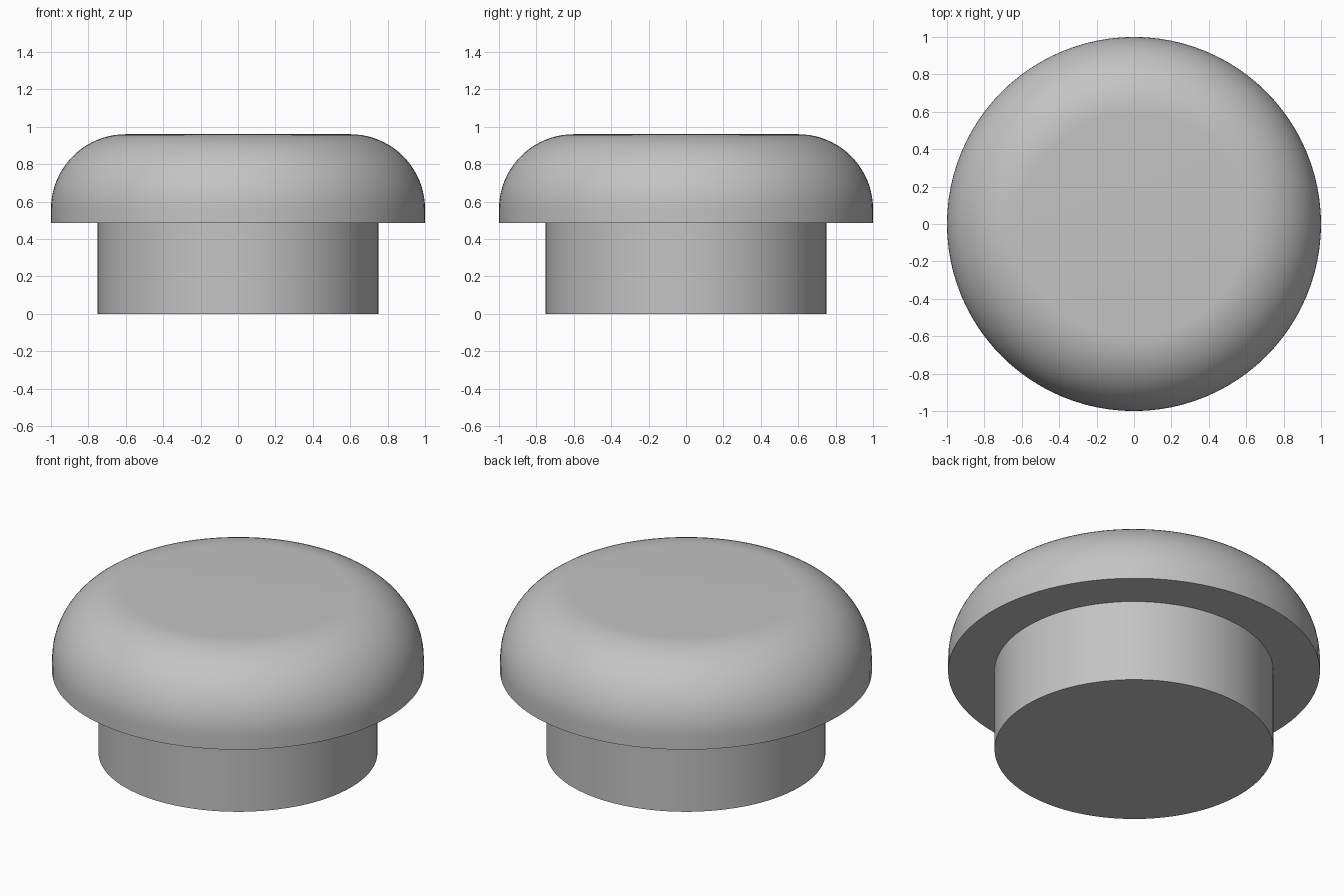
import bpy, bmesh, math

if "Cube" in bpy.data.objects:
    bpy.data.objects.remove(bpy.data.objects["Cube"], do_unlink=True)

SIDES = 96
SEAT_Z, TOP_Z = 0.485, 0.96
STEM_R, CAP_R, FILLET = 0.75, 1.0, 0.4

# Single grey material
grey = bpy.data.materials.new("plain grey")
grey.use_nodes = True
colour = (0.55, 0.55, 0.55, 1)
grey.diffuse_color = colour
grey.node_tree.nodes["Principled BSDF"].inputs["Base Color"].default_value = colour


def lathe(name, profile):
    """Revolve an (r, z) profile about the z axis."""
    bm = bmesh.new()
    verts = [bm.verts.new((r, 0, z)) for r, z in profile]
    edges = [bm.edges.new(pair) for pair in zip(verts, verts[1:])]
    bmesh.ops.spin(bm, geom=verts + edges, cent=(0, 0, 0), axis=(0, 0, 1),
                   angle=math.tau, steps=SIDES, use_duplicate=False)
    bmesh.ops.remove_doubles(bm, verts=bm.verts, dist=0.0001)
    bmesh.ops.recalc_face_normals(bm, faces=bm.faces)
    # Outward on an open shell: the widest faces must point away from the axis
    side = max(bm.faces, key=lambda f: f.calc_center_median().xy.length)
    if side.normal.xy.dot(side.calc_center_median().xy) < 0:
        bmesh.ops.reverse_faces(bm, faces=bm.faces)
    mesh = bpy.data.meshes.new(name)
    bm.to_mesh(mesh)
    bm.free()
    mesh.materials.append(grey)
    obj = bpy.data.objects.new(name, mesh)
    bpy.context.collection.objects.link(obj)
    bpy.ops.object.select_all(action="DESELECT")
    obj.select_set(True)
    bpy.context.view_layer.objects.active = obj
    bpy.ops.object.shade_smooth_by_angle(angle=math.radians(30))
    return obj


# Stem: closed below, meeting the cap above
lathe("stem", [(0, 0), (STEM_R, 0), (STEM_R, SEAT_Z)])

# Cap: flat underside ring, short wall, quarter-round shoulder, flat top
arc = [(CAP_R - FILLET + FILLET * math.cos(a), TOP_Z - FILLET + FILLET * math.sin(a))
       for a in (math.pi / 2 * i / 20 for i in range(21))]
lathe("cap", [(STEM_R, SEAT_Z), (CAP_R, SEAT_Z)] + arc + [(0, TOP_Z)])
